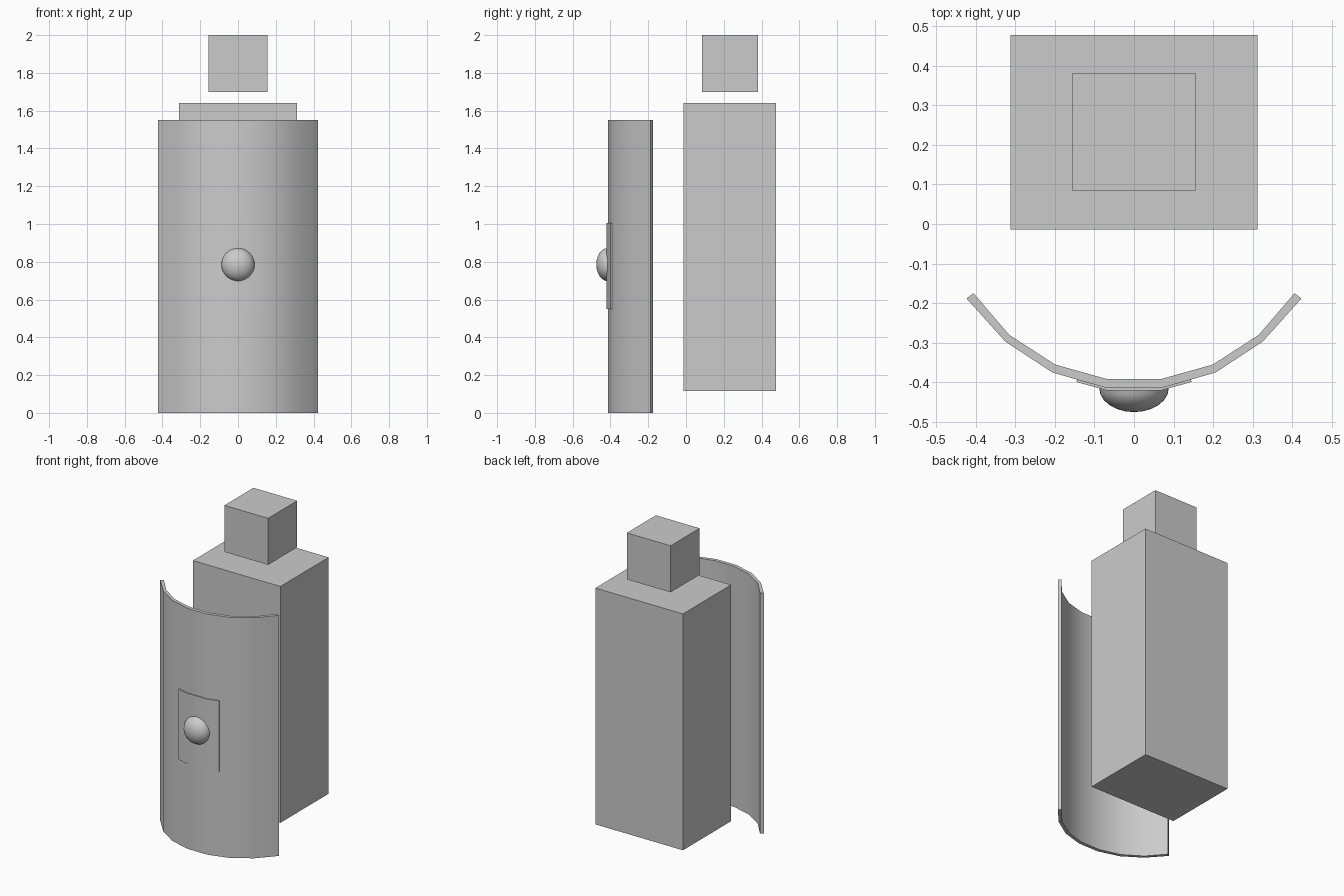
import bpy, bmesh, math
from mathutils import Matrix

if "Cube" in bpy.data.objects:
    bpy.data.objects.remove(bpy.data.objects["Cube"])


def finish(bm, name, smooth=None):
    bmesh.ops.recalc_face_normals(bm, faces=bm.faces)
    me = bpy.data.meshes.new(name)
    bm.to_mesh(me)
    bm.free()
    ob = bpy.data.objects.new(name, me)
    bpy.context.collection.objects.link(ob)
    if smooth:
        bpy.ops.object.select_all(action='DESELECT')
        bpy.context.view_layer.objects.active = ob
        ob.select_set(True)
        bpy.ops.object.shade_smooth_by_angle(angle=math.radians(smooth))
    return ob


def box(name, lo, hi):
    bm = bmesh.new()
    bmesh.ops.create_cube(bm, size=1)
    for v in bm.verts:
        v.co = [(a + b) / 2 + c * (b - a) for a, b, c in zip(lo, hi, v.co)]
    return finish(bm, name)


def curved_sheet(name, outer, inner, z0, z1):
    """Extrude a mirrored strip profile; points run from centre to rim."""
    def full(pts):
        return [(-x, y) for x, y in reversed(pts)] + list(pts)
    out, inn = full(outer), full(inner)
    bm = bmesh.new()
    cols = [[bm.verts.new((x, y, z)) for (x, y), z in
             ((o, z0), (o, z1), (i, z1), (i, z0))] for o, i in zip(out, inn)]
    for a, b in zip(cols, cols[1:]):
        for k in range(4):
            n = (k + 1) % 4
            bm.faces.new((a[k], b[k], b[n], a[n]))
    bm.faces.new(cols[0])
    bm.faces.new(cols[-1])
    return finish(bm, name, 35)


# Body and head blocks
box("body", (-0.312, -0.014, 0.117), (0.312, 0.477, 1.64))
box("head", (-0.156, 0.084, 1.70), (0.156, 0.38, 2.0))

# Curved tower shield
curved_sheet("shield",
             [(0.07, -0.414), (0.206, -0.375), (0.325, -0.297), (0.423, -0.188)],
             [(0.07, -0.391), (0.199, -0.355), (0.315, -0.28), (0.405, -0.175)],
             0.0, 1.55)

# Thin plate following the shield front
curved_sheet("shield_plate", [(0.07, -0.42), (0.145, -0.399)],
             [(0.07, -0.408), (0.143, -0.39)], 0.55, 1.005)

# Domed boss at the centre of the plate
bm = bmesh.new()
bmesh.ops.create_uvsphere(bm, u_segments=32, v_segments=12, radius=1)
bmesh.ops.bisect_plane(bm, geom=bm.verts[:] + bm.edges[:] + bm.faces[:], dist=1e-4,
                       plane_co=(0, 0, 0), plane_no=(0, 0, 1), clear_inner=True)
bmesh.ops.holes_fill(bm, edges=[e for e in bm.edges if e.is_boundary])
bm.transform(Matrix.Translation((0, -0.414, 0.785))
             @ Matrix.Rotation(math.radians(90), 4, 'X')
             @ Matrix.Diagonal((0.088, 0.088, 0.061, 1)))
finish(bm, "shield_boss", 40)
